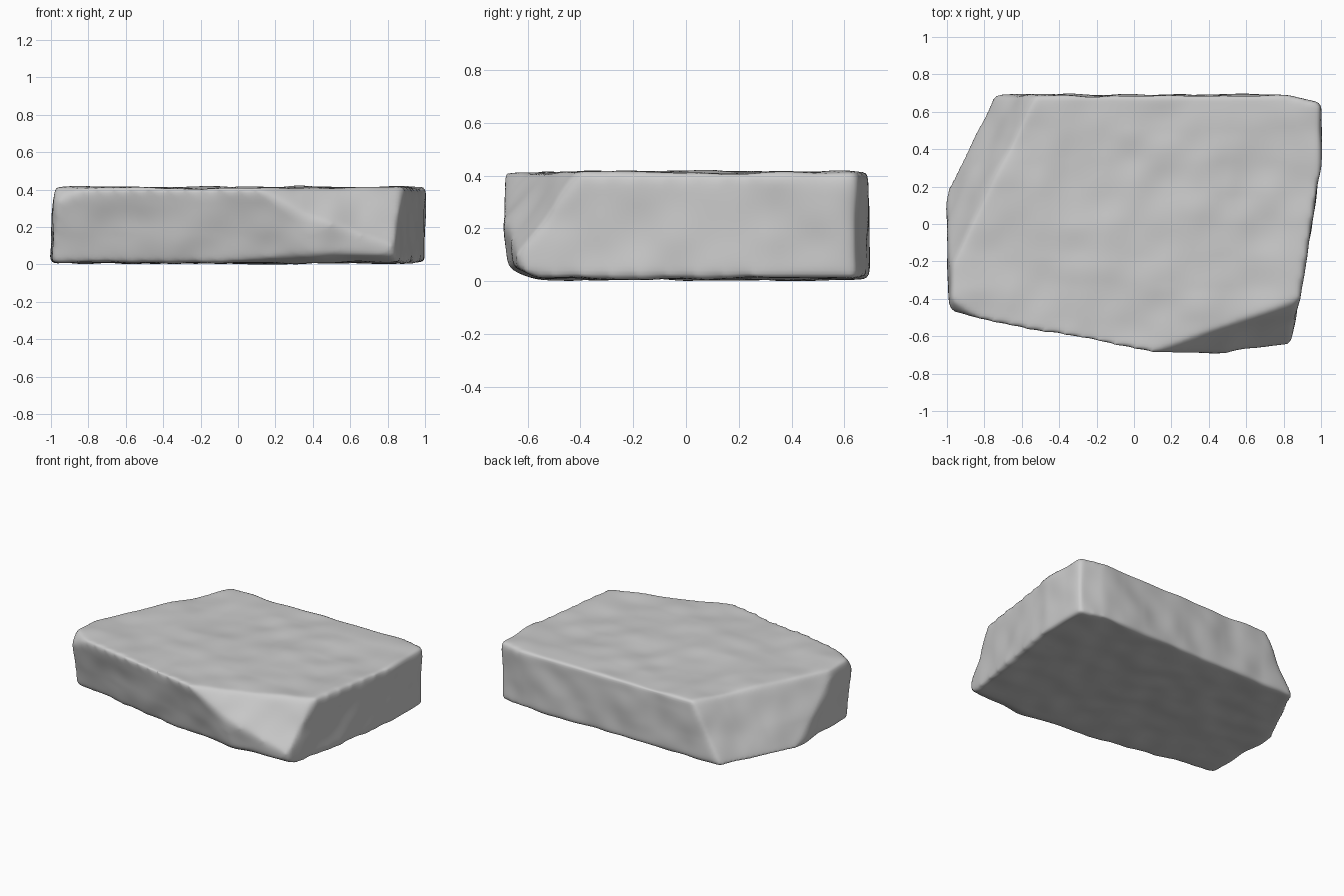
import bpy
import bmesh
from mathutils import Vector, noise

cube = bpy.data.objects.get("Cube")
if cube:
    bpy.data.objects.remove(cube, do_unlink=True)

# Stone material
stone = bpy.data.materials.new("light grey stone")
stone.use_nodes = True
GREY = (0.6, 0.6, 0.6, 1)
stone.diffuse_color = GREY
stone.node_tree.nodes["Principled BSDF"].inputs["Base Color"].default_value = GREY

# Rough block that the facets are cut from
bm = bmesh.new()
bmesh.ops.create_cube(bm, size=1)
for v in bm.verts:
    v.co = Vector((v.co.x * 2, v.co.y * 1.6, v.co.z * 0.4 + 0.214))


def cut(point, normal):
    """Slice off everything on the outer side of a plane and cap the hole."""
    geom = bm.verts[:] + bm.edges[:] + bm.faces[:]
    result = bmesh.ops.bisect_plane(bm, geom=geom, plane_co=point,
                                    plane_no=Vector(normal).normalized(),
                                    clear_outer=True)
    edges = [g for g in result["geom_cut"] if isinstance(g, bmesh.types.BMEdge)]
    bmesh.ops.holes_fill(bm, edges=edges, sides=0)


FACETS = [
    ((0, 0.69, 0.2), (0, 1, 0.02)),                     # back
    ((0.82, 0.69, 0.2), (0.05, 0.2, 0)),                # back left corner
    ((0.875, -0.45, 0.2), (0.75, -0.125, 0)),           # left side
    ((-0.4, -0.585, 0.38), (-0.19, -1, -0.23)),         # long front face
    ((0.3, -0.705, 0.28), (0.05, -0.76, -0.09)),        # short front face
    ((0, -0.58, 0.02), (0, -0.45, -1)),                 # lower front edge
    ((0.12, -0.68, 0.41), (0.084, -0.236, 0.172)),      # big broken corner
    ((-0.73, 0.69, 0.05), (-0.897, 0.442, 0.5)),        # sloped right side
    ((-0.98, -0.4, 0.38), (-1, -0.05, 0.06)),           # right side
    ((-0.95, -0.47, 0.35), (-0.5, -0.7, 0.5)),          # worn front right corner
]
for point, normal in FACETS:
    cut(point, normal)
bmesh.ops.recalc_face_normals(bm, faces=bm.faces[:])

mesh = bpy.data.meshes.new("stone_slab")
bm.to_mesh(mesh)
bm.free()
slab = bpy.data.objects.new("stone_slab", mesh)
bpy.context.collection.objects.link(slab)

# Even surface with worn edges
remesh = slab.modifiers.new("even surface", 'REMESH')
remesh.mode = 'VOXEL'
remesh.voxel_size = 0.018
worn = slab.modifiers.new("worn edges", 'SMOOTH')
worn.factor = 0.5
worn.iterations = 13
depsgraph = bpy.context.evaluated_depsgraph_get()
rough = bpy.data.meshes.new_from_object(slab.evaluated_get(depsgraph))
slab.modifiers.clear()
slab.data = rough
rough.name = "stone_slab"

# Weathered dents and bumps
normals = [v.normal.copy() for v in rough.vertices]
for v, n in zip(rough.vertices, normals):
    bump = 0.01 * noise.noise(v.co * 3) + 0.01 * noise.noise(v.co * 6)
    v.co += n * bump

# Stand it on the ground
lowest = min(v.co.z for v in rough.vertices)
for v in rough.vertices:
    v.co.z -= lowest

rough.materials.clear()
rough.materials.append(stone)
for poly in rough.polygons:
    poly.material_index = 0
rough.shade_smooth()
